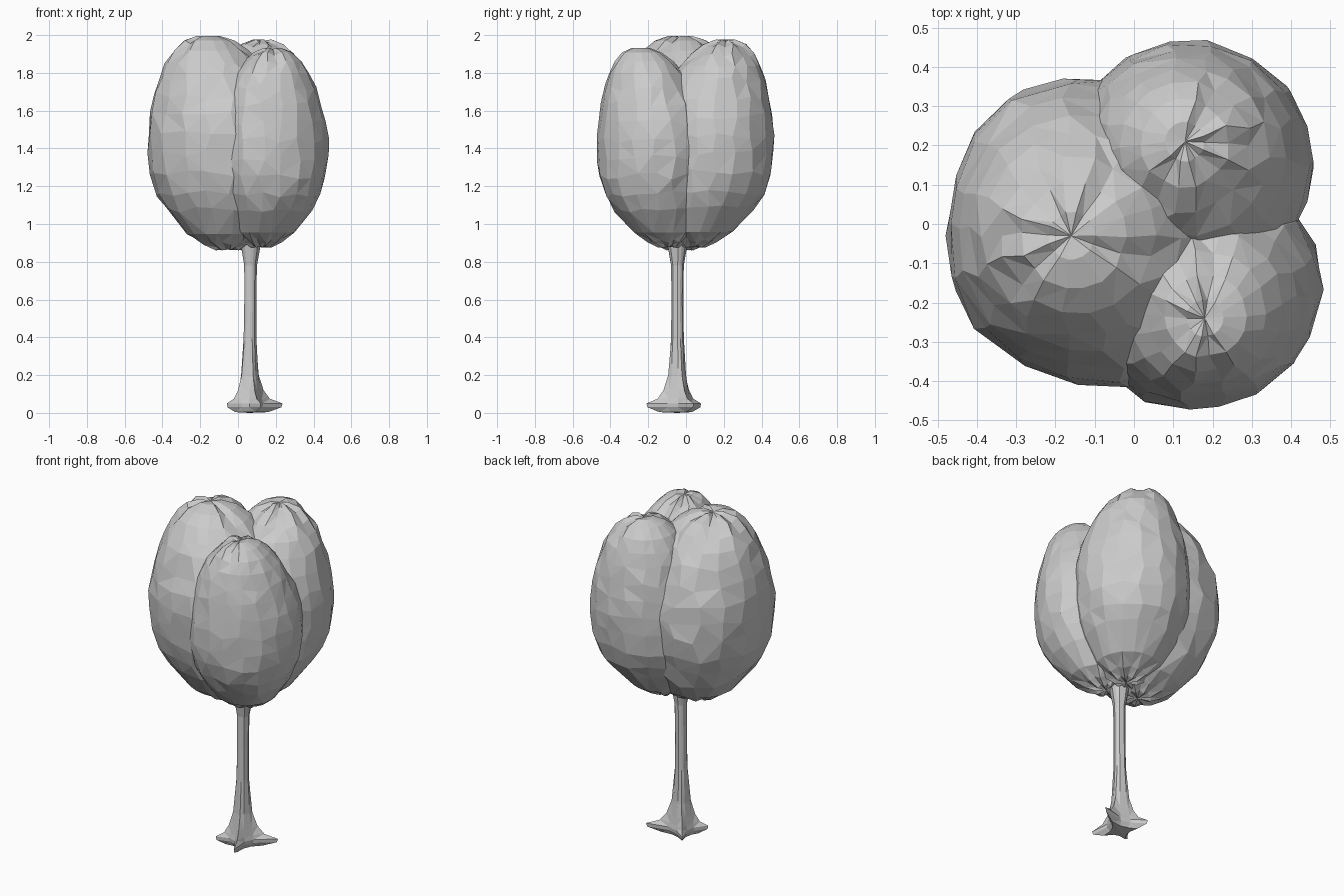
import bpy, bmesh, math, random
from mathutils import Vector

if "Cube" in bpy.data.objects:
    bpy.data.objects.remove(bpy.data.objects["Cube"])

random.seed(4)


def skin(name, rings, bottom, top):
    """Flat-shaded skin through equal-sized rings, closed by a point at each end."""
    bm = bmesh.new()
    rows = [[bm.verts.new(p) for p in ring] for ring in rings]
    n = len(rows[0])
    b, t = bm.verts.new(bottom), bm.verts.new(top)
    for lo, hi in zip(rows, rows[1:]):
        for i in range(n):
            j = (i + 1) % n
            bm.faces.new((lo[i], lo[j], hi[j], hi[i]))
    for i in range(n):
        j = (i + 1) % n
        bm.faces.new((b, rows[0][j], rows[0][i]))
        bm.faces.new((t, rows[-1][i], rows[-1][j]))
    bmesh.ops.triangulate(bm, faces=bm.faces[:], quad_method='SHORT_EDGE')
    bmesh.ops.recalc_face_normals(bm, faces=bm.faces[:])
    me = bpy.data.meshes.new(name)
    bm.to_mesh(me)
    bm.free()
    ob = bpy.data.objects.new(name, me)
    bpy.context.collection.objects.link(ob)
    return ob


# Foliage lobe profile: height fraction, radius fraction
PROFILE = [(0.005, 0.19), (0.03, 0.35), (0.08, 0.55), (0.19, 0.79), (0.27, 0.89),
           (0.36, 0.965), (0.45, 0.995), (0.54, 1.0), (0.63, 0.965), (0.72, 0.89),
           (0.80, 0.785), (0.87, 0.67), (0.93, 0.53), (0.975, 0.36), (0.997, 0.16)]


def lobe(name, base, mid, tip, radius, z0, z1, bulges=(), sides=18):
    """Lumpy egg; each bulge (degrees, amount) swells one side at mid height."""
    base, mid, tip = Vector(base), Vector(mid), Vector(tip)
    # a few columns are pinched in near the tip to make the creases
    creases = set(random.sample(range(sides), 6))
    rings = []
    for k, (h, r) in enumerate(PROFILE):
        if h < 0.4:
            c = base.lerp(mid, math.sin(h / 0.4 * math.pi / 2))
        else:
            c = mid.lerp(tip, max(0, (h - 0.6) / 0.4) ** 1.5)
        ring = []
        for i in range(sides):
            a = math.tau * (i + random.uniform(-.2, .2)) / sides
            rr = radius * r * random.uniform(.985, 1.012)
            for deg, amount in bulges:
                near = max(0, math.cos(a - math.radians(deg)))
                rr *= 1 + amount * near ** 8 * max(0, 1 - ((h - .5) / .42) ** 2)
            z = z0 + (z1 - z0) * h
            if 0.1 < h < 0.86:
                z += random.uniform(-.02, .02)
            if i in creases and h > 0.9:
                rr *= 0.95
                z -= 0.016
            elif k < 2 and i % 2:
                z += 0.015
            ring.append((c.x + rr * math.cos(a), c.y + rr * math.sin(a), z))
        rings.append(ring)
    return skin(name, rings, (base.x, base.y, z0 + .01), (tip.x, tip.y, z1 - .01))


# Three overlapping foliage lobes
lobe("left_foliage", (-.05, -.03), (-.095, -.02), (-.16, -.03), .380, .855, 2.0,
     [(-72, .06), (122, .08), (212, .04)])
lobe("back_foliage", (.09, .04), (.14, .15), (.13, .21), .318, .87, 1.98)
lobe("front_foliage", (.12, -.09), (.175, -.17), (.18, -.24), .298, .87, 1.935,
     [(232, .09), (22, .04)])

# Trunk with four pointed roots: (angle in degrees, reach)
ROOTS = [(26, .195), (126, .154), (214, .144), (290, .175)]
CX, CY = .06, -.045
# Trunk rings: z, body radius, share of root reach (0 = plain round)
TRUNK = [(.004, .055, .40), (.03, .070, .95), (.05, .072, 1.0), (.075, .066, .42),
         (.12, .058, .18), (.20, .046, .05), (.40, .034, 0), (.60, .032, 0),
         (.78, .034, 0), (.86, .048, 0), (.93, .060, 0)]
rings = []
for z, r, share in TRUNK:
    ring = []
    for k, (deg, reach) in enumerate(ROOTS):
        gap = (ROOTS[(k + 1) % 4][0] - deg) % 360
        for f in (0, .25, .75):
            rr = r + share * max(0, reach - r) if f == 0 else r
            a = math.radians(deg + gap * f)
            ring.append((CX + .008 * z + rr * math.cos(a), CY + rr * math.sin(a), z))
    rings.append(ring)
skin("trunk", rings, (CX, CY, 0), (CX, CY, .95))
